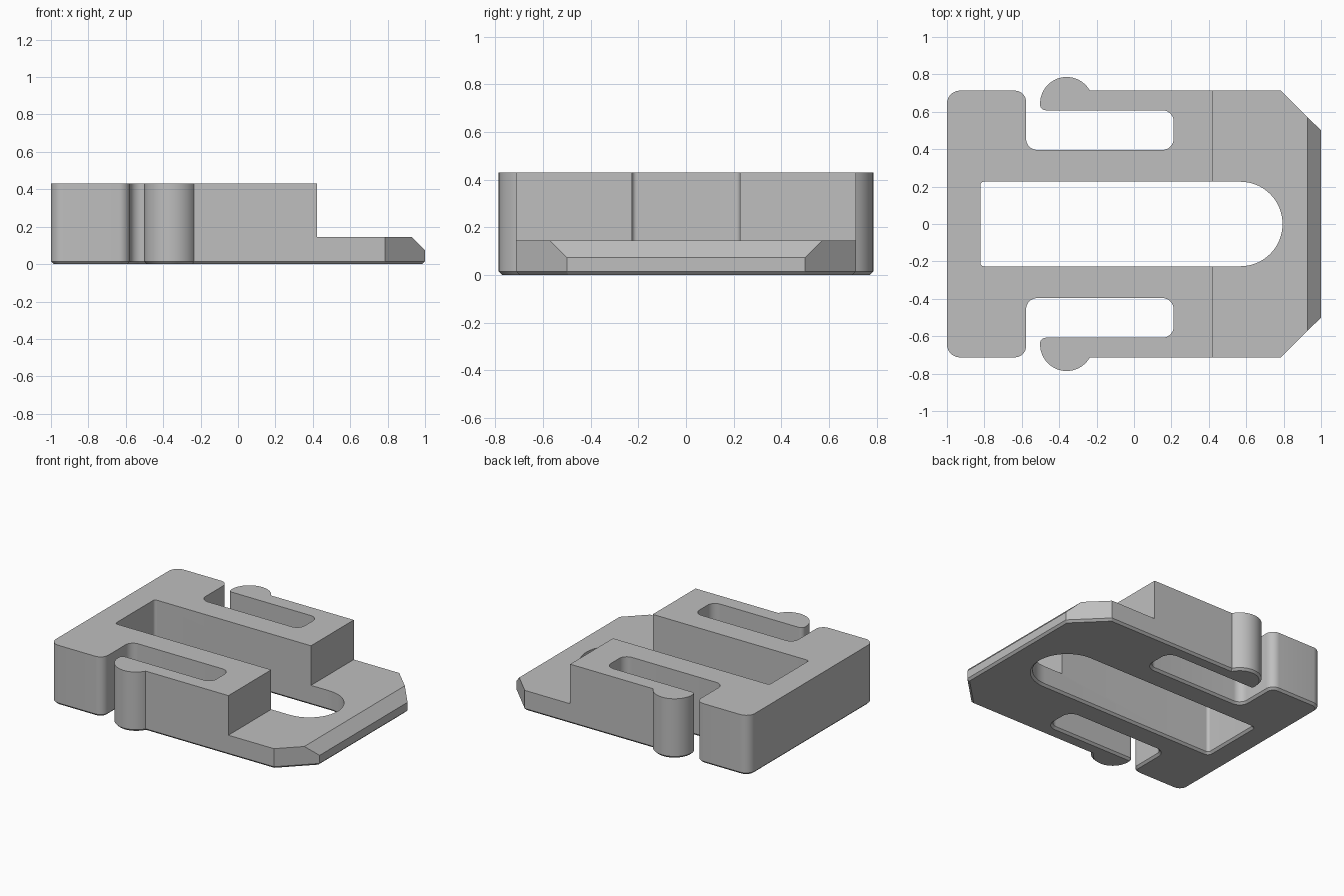
import bpy, bmesh
from math import sin, cos, pi, radians
from mathutils import Vector

if "Cube" in bpy.data.objects:
    bpy.data.objects.remove(bpy.data.objects["Cube"])

HEIGHT, CHAMFER = 0.43, 0.015
STEP_X, STEP_Z = 0.423, 0.145


def rounded(corners, segments=10):
    """Closed 2D loop from (x, y, radius); rounded corners are right angles."""
    loop = []
    for i, (x, y, r) in enumerate(corners):
        p = Vector((x, y))
        if r == 0:
            loop.append(p)
            continue
        before = (Vector(corners[i - 1][:2]) - p).normalized()
        after = (Vector(corners[(i + 1) % len(corners)][:2]) - p).normalized()
        centre = p + (before + after) * r
        for k in range(segments + 1):
            a = pi / 2 * k / segments
            loop.append(centre - after * r * cos(a) - before * r * sin(a))
    return loop


def inset(loop, d):
    """Move a loop towards its left side, with mitred corners."""
    out = []
    for i, p in enumerate(loop):
        u = (p - loop[i - 1]).normalized()
        v = (loop[(i + 1) % len(loop)] - p).normalized()
        n1, n2 = Vector((-u.y, u.x)), Vector((-v.y, v.x))
        out.append(p + (n1 + n2) * d / (1 + n1.dot(n2)))
    return out


def new_object(name, bm):
    bmesh.ops.recalc_face_normals(bm, faces=bm.faces)
    mesh = bpy.data.meshes.new(name)
    bm.to_mesh(mesh)
    bm.free()
    obj = bpy.data.objects.new(name, mesh)
    bpy.context.collection.objects.link(obj)
    return obj


# Half outline: angled nose, side arm with round catch, slot, rear block
half = [(1, 0.5, 0), (0.785, 0.713, 0)]
for k in range(25):
    a = radians(29 + 151 * k / 24)
    half.append((-0.36 + 0.142 * cos(a), 0.644 + 0.142 * sin(a), 0))
half += [(-0.502, 0.608, 0.03), (0.212, 0.608, 0.06), (0.212, 0.396, 0.06),
         (-0.577, 0.396, 0.06), (-0.577, 0.713, 0.06), (-1, 0.713, 0.07)]
outline = rounded(half + [(x, -y, r) for x, y, r in reversed(half)])

# Central opening with a round front end
opening = rounded([(-0.822, 0.226, 0.02), (0.794, 0.226, 0.225),
                   (0.794, -0.226, 0.225), (-0.822, -0.226, 0.02)], 16)

# Solid body with chamfered lower edges
bm = bmesh.new()
caps = {"bottom": [], "top": []}
for loop in (outline, opening):
    rings = []
    for pts, z in ((inset(loop, CHAMFER), 0), (loop, CHAMFER), (loop, HEIGHT)):
        rings.append([bm.verts.new((p.x, p.y, z)) for p in pts])
    n = len(loop)
    for low, high in zip(rings, rings[1:]):
        for i in range(n):
            j = (i + 1) % n
            bm.faces.new((low[i], low[j], high[j], high[i]))
    for cap, ring in (("bottom", rings[0]), ("top", rings[-1])):
        caps[cap] += [bm.edges.get((ring[i - 1], ring[i])) for i in range(n)]
for edges in caps.values():
    bmesh.ops.triangle_fill(bm, edges=edges, use_beauty=True, normal=(0, 0, 1))
body = new_object("clip_body", bm)

# Cutter for the low front step and its sloped lip
bm = bmesh.new()
profile = [(STEP_X, STEP_Z), (0.928, STEP_Z), (1.1, -0.027), (1.1, 0.6), (STEP_X, 0.6)]
face = bm.faces.new([bm.verts.new((x, -1, z)) for x, z in profile])
side = bmesh.ops.extrude_face_region(bm, geom=[face])["geom"]
bmesh.ops.translate(bm, vec=(0, 2, 0),
                    verts=[g for g in side if isinstance(g, bmesh.types.BMVert)])
cutter = new_object("step_cutter", bm)
cutter.hide_render = True

bpy.ops.object.select_all(action="DESELECT")
body.select_set(True)
bpy.context.view_layer.objects.active = body
cut = body.modifiers.new("front_step", "BOOLEAN")
cut.operation, cut.solver, cut.object = "DIFFERENCE", "EXACT", cutter
bpy.ops.object.modifier_apply(modifier=cut.name)
bpy.data.objects.remove(cutter)

# Plain grey finish
grey = bpy.data.materials.new("plain_grey")
grey.use_nodes = True
colour = (0.52, 0.52, 0.52, 1)
grey.diffuse_color = colour
grey.node_tree.nodes["Principled BSDF"].inputs["Base Color"].default_value = colour
body.data.materials.clear()
body.data.materials.append(grey)
bpy.ops.object.shade_smooth_by_angle(angle=radians(25))
